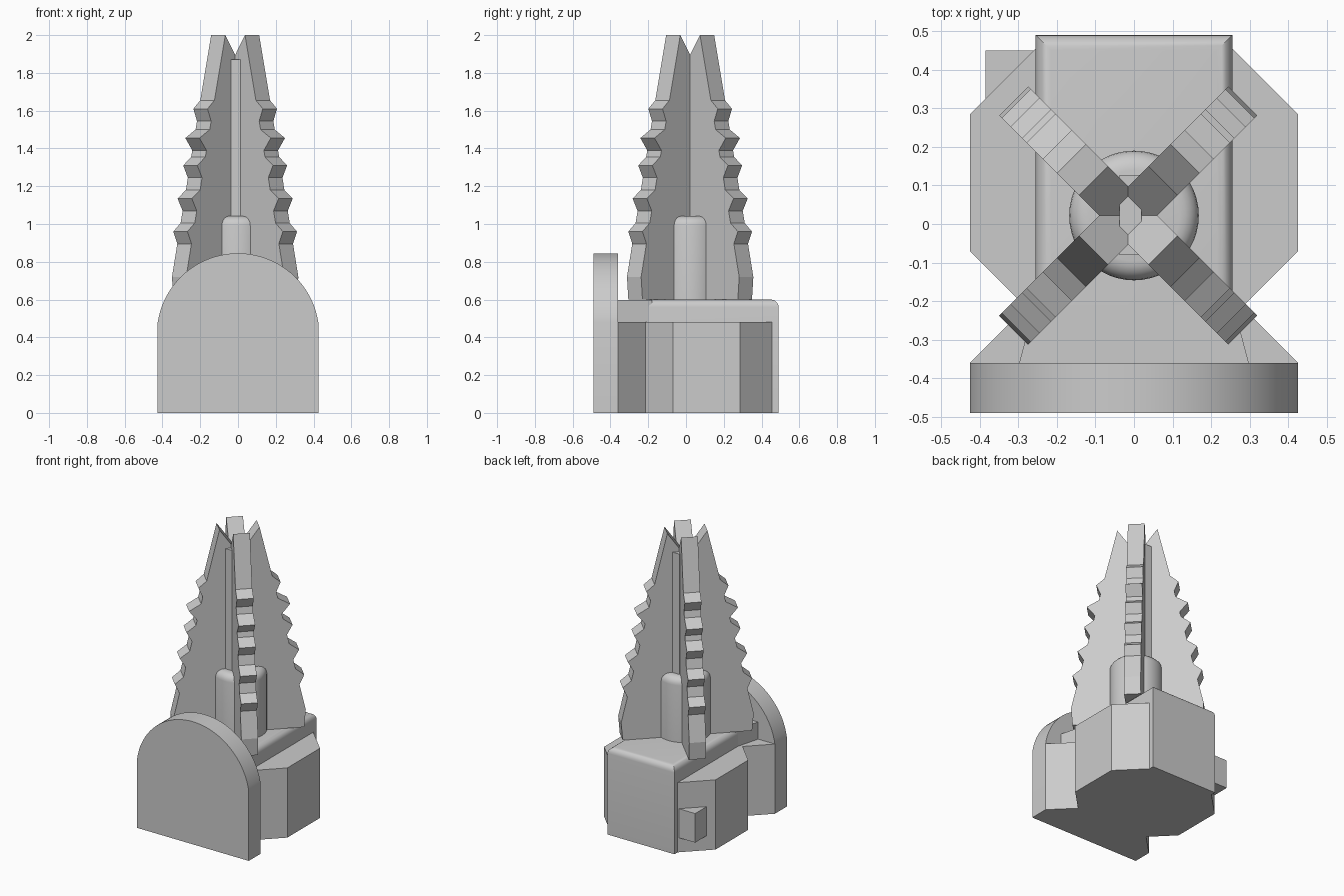
import bpy, bmesh
from math import sin, cos, pi, asin, radians
from mathutils import Matrix, Vector

cube = bpy.data.objects.get("Cube")
if cube:
    bpy.data.objects.remove(cube, do_unlink=True)

grey = bpy.data.materials.new("stone_grey")
grey.use_nodes = True
grey.diffuse_color = (0.6, 0.6, 0.6, 1)
grey.node_tree.nodes["Principled BSDF"].inputs["Base Color"].default_value = (0.6, 0.6, 0.6, 1)


def finish(bm, name, matrix=Matrix(), smooth=False):
    bmesh.ops.recalc_face_normals(bm, faces=bm.faces)
    bm.transform(matrix)
    mesh = bpy.data.meshes.new(name)
    bm.to_mesh(mesh)
    bm.free()
    mesh.materials.append(grey)
    obj = bpy.data.objects.new(name, mesh)
    bpy.context.collection.objects.link(obj)
    if smooth:
        bpy.ops.object.select_all(action="DESELECT")
        obj.select_set(True)
        bpy.context.view_layer.objects.active = obj
        bpy.ops.object.shade_smooth_by_angle(angle=radians(35))
    return obj


def prism(name, outline, low, high, matrix=Matrix(), smooth=False, bevel=0, keep_front=False):
    """Extrude a flat outline in z; optionally round every edge off the base."""
    bm = bmesh.new()
    face = bm.faces.new([bm.verts.new((x, y, low)) for x, y in outline])
    result = bmesh.ops.extrude_face_region(bm, geom=[face])
    for v in result["geom"]:
        if isinstance(v, bmesh.types.BMVert):
            v.co.z = high
    if bevel:
        front = min(y for _, y in outline)
        edges = [e for e in bm.edges
                 if any(v.co.z > low + 0.001 for v in e.verts)
                 and e.calc_face_angle(0) > radians(30)
                 and not (keep_front and any(v.co.y < front + 0.001 for v in e.verts)
                          and all(v.co.y < front + 0.001 for v in e.verts))]
        bmesh.ops.bevel(bm, geom=edges, offset=bevel, segments=5, profile=0.5, affect="EDGES")
    return finish(bm, name, matrix, smooth)


def mirrored(half):
    return half + [(-x, y) for x, y in reversed(half)]


# Maps an outline drawn in (x, z) to an upright slab, with depth along -y
upright = Matrix.Rotation(pi / 2, 4, "X")

# Rounded front slab
radius, centre_z, half_width = 0.43, 0.415, 0.425
reach = asin(half_width / radius)
steps = 40
arch = [(half_width, 0)]
for i in range(steps + 1):
    a = reach * (1 - 2 * i / steps)
    arch.append((radius * sin(a), centre_z + radius * cos(a)))
arch.append((-half_width, 0))
prism("front_slab", arch, 0.36, 0.49, upright, smooth=True)

# Faceted base, notched behind the slab
base = mirrored([(0.425, -0.36), (0.28, -0.215), (0.425, -0.07), (0.425, 0.285), (0.225, 0.485)])
prism("base", base, 0, 0.48)

# Rounded central block and its flared front
prism("central_block", mirrored([(0.255, -0.21), (0.255, 0.49)]), 0, 0.6,
      smooth=True, bevel=0.04, keep_front=True)
prism("front_flare", mirrored([(0.30, -0.37), (0.25, -0.18)]), 0.4, 0.598)

# Side peg
prism("side_peg", [(-0.385, 0.45), (-0.385, 0.25), (-0.2, 0.25), (-0.2, 0.45)], 0.1, 0.3)

# Round post with softened top
circle = [(0.168 * cos(2 * pi * i / 48), 0.022 + 0.168 * sin(2 * pi * i / 48)) for i in range(48)]
prism("centre_post", circle, 0.55, 1.042, smooth=True, bevel=0.05)


# Crossed blades with toothed edges and a notched tip
def edge_radius(z):
    return 0.42 - 0.2266 * (z - 0.72)


side = [(0.41, 0.6), (0.42, 0.72)]
for z, peak in ((0.96, 0.41), (1.135, 0.378), (1.31, 0.336), (1.455, 0.32), (1.61, 0.26)):
    low, high = z - 0.065, z + 0.045
    side += [(edge_radius(low), low), (peak, z), (edge_radius(high), high)]
side.append((0.127, 2.0))
blade = side + [(0, 1.82)] + [(-r, z) for r, z in reversed(side)]
middle = Matrix.Translation(Vector((-0.015, 0.022, 0)))
for name, angle in (("blade_rising", 45), ("blade_falling", -45)):
    prism(name, blade, -0.053, 0.053,
          middle @ Matrix.Rotation(radians(angle), 4, "Z") @ upright)

# Narrow rib filling the blade crossing
prism("centre_rib", [(-0.038, -0.08), (0.02, -0.08), (0.02, 0.127), (-0.038, 0.127)], 0.6, 1.87)
